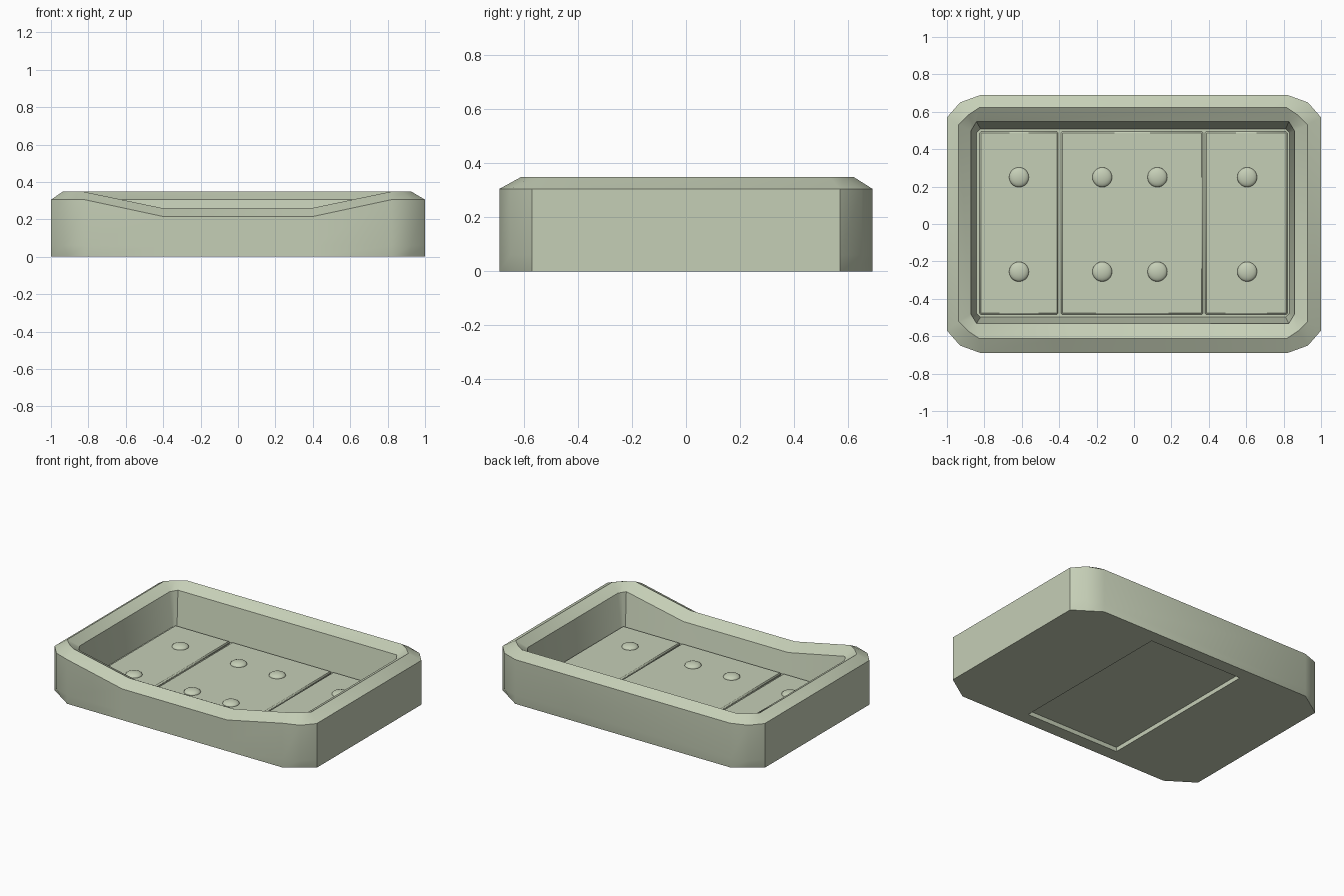
import bpy, bmesh, math

if "Cube" in bpy.data.objects:
    bpy.data.objects.remove(bpy.data.objects["Cube"])

mat = bpy.data.materials.new("pale_green")
mat.diffuse_color = (0.56, 0.62, 0.47, 1)
mat.use_nodes = True
mat.node_tree.nodes["Principled BSDF"].inputs["Base Color"].default_value = mat.diffuse_color


def finish(ob, angle=40):
    ob.data.materials.append(mat)
    bpy.ops.object.select_all(action='DESELECT')
    ob.select_set(True)
    bpy.context.view_layer.objects.active = ob
    bpy.ops.object.shade_smooth_by_angle(angle=math.radians(angle))


def box(name, x0, x1, y0, y1, z0, z1):
    bpy.ops.mesh.primitive_cube_add(size=1, location=((x0 + x1) / 2, (y0 + y1) / 2, (z0 + z1) / 2))
    ob = bpy.context.object
    ob.name = name
    ob.scale = (x1 - x0, y1 - y0, z1 - z0)
    bpy.ops.object.transform_apply(location=False, rotation=False, scale=True)
    return ob


def ring(hx, hy, cx, cy, bulge, z, dip_z=None, dx=0, dy=0):
    """Rectangle with two-segment corners; the middle of the front may dip."""
    mx, my = hx - cx / 2 + bulge, hy - cy / 2 + bulge
    quarter = [(hx - cx, hy), (mx, my), (hx, hy - cy)]
    low = z if dip_z is None else dip_z
    pts = [(-0.4, -hy, low), (0.4, -hy, low)]
    pts += [(x, -y, z) for x, y in quarter]
    pts += [(x, y, z) for x, y in reversed(quarter)]
    pts += [(-x, y, z) for x, y in quarter]
    pts += [(-x, -y, z) for x, y in reversed(quarter)]
    return [(x + dx, y + dy, h) for x, y, h in pts]


# Tray shell: outside wall, rounded rim with a front dip, sloping inner wall, floor
rings = [
    ring(1.0, 0.69, 0.18, 0.12, 0.0, 0.0),
    ring(1.0, 0.69, 0.18, 0.12, 0.02, 0.06),
    ring(1.0, 0.69, 0.18, 0.12, 0.02, 0.305, 0.215),
    ring(0.932, 0.617, 0.11, 0.09, 0.005, 0.348, 0.26, -0.005, 0.005),
    ring(0.865, 0.54, 0.03, 0.05, 0.0, 0.305, 0.215, -0.007, 0.008),
    ring(0.836, 0.503, 0.02, 0.02, 0.0, 0.075, None, -0.005, 0.005),
]
bm = bmesh.new()
loops = [[bm.verts.new(p) for p in r] for r in rings]
n = len(loops[0])
for a, b in zip(loops, loops[1:]):
    for i in range(n):
        j = (i + 1) % n
        bm.faces.new((a[i], a[j], b[j], b[i]))
bm.faces.new(loops[0][::-1])
bm.faces.new(loops[-1])
bmesh.ops.recalc_face_normals(bm, faces=bm.faces)
mesh = bpy.data.meshes.new("tray_shell")
bm.to_mesh(mesh)
bm.free()
shell = bpy.data.objects.new("tray_shell", mesh)
bpy.context.collection.objects.link(shell)

# Shallow rectangular recess in the underside
cutter = box("recess_cutter", -0.36, 0.36, -0.6, 0.6, -0.1, 0.03)
cut = shell.modifiers.new("underside_recess", 'BOOLEAN')
cut.operation = 'DIFFERENCE'
cut.solver = 'EXACT'
cut.object = cutter
bpy.context.view_layer.objects.active = shell
bpy.ops.object.modifier_apply(modifier=cut.name)
bpy.data.objects.remove(cutter)
finish(shell)

# Three floor plates separated by narrow grooves
for name, x0, x1 in (("left", -0.825, -0.405), ("middle", -0.39, 0.37), ("right", 0.38, 0.82)):
    plate = box(name + "_floor_plate", x0, x1, -0.485, 0.495, 0.06, 0.09)
    bev = plate.modifiers.new("edge", 'BEVEL')
    bev.width = 0.008
    bev.segments = 1
    finish(plate, 30)

# Low domed bumps in two rows
for y in (0.25, -0.255):
    for x in (-0.615, -0.17, 0.125, 0.605):
        bpy.ops.mesh.primitive_uv_sphere_add(segments=20, ring_count=10, radius=1, location=(x, y, 0.09))
        bump = bpy.context.object
        bump.name = "floor_bump"
        bump.scale = (0.053, 0.053, 0.022)
        finish(bump, 60)
